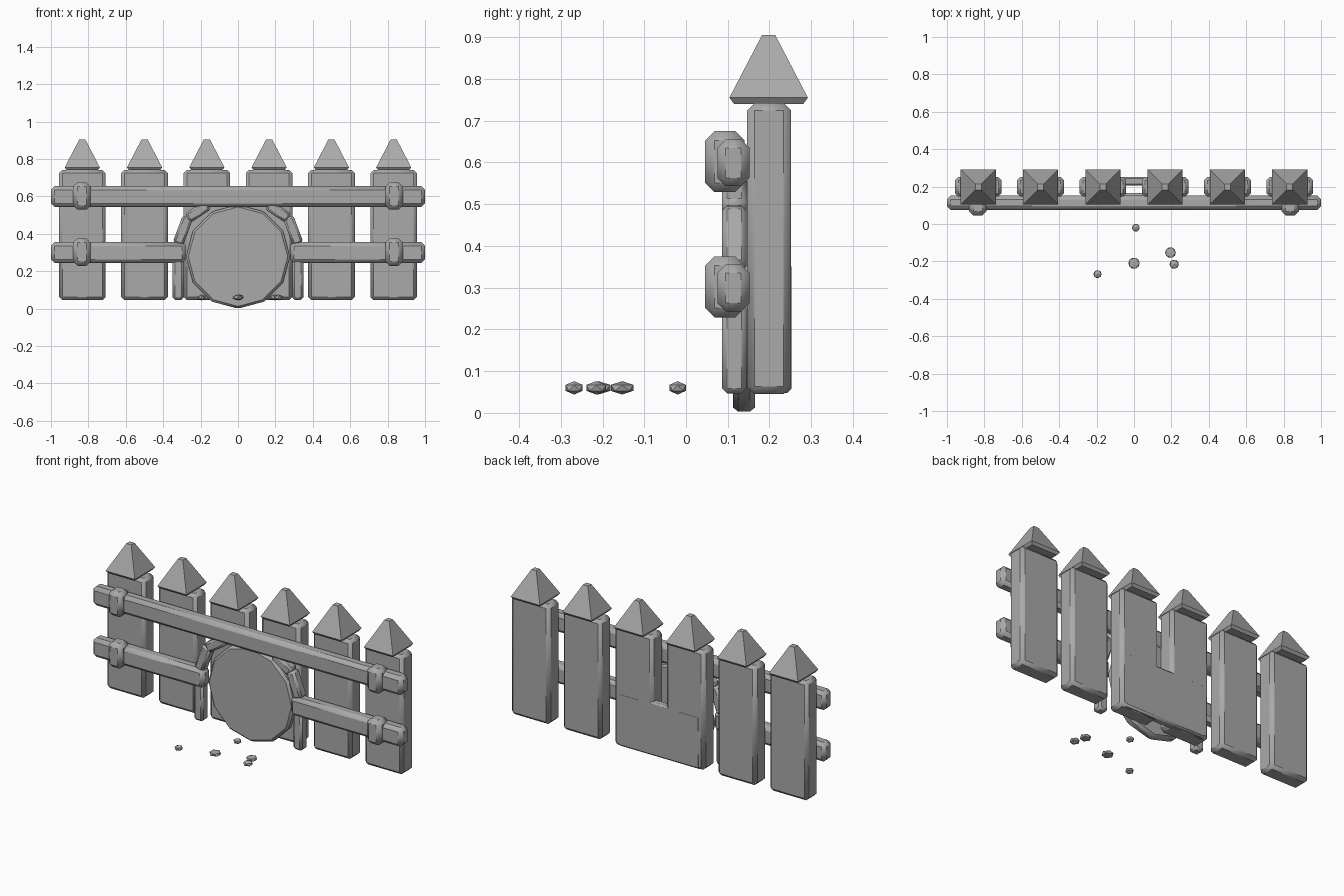
import bpy, bmesh, math
from mathutils import Matrix

cube = bpy.data.objects.get("Cube")
if cube:
    bpy.data.objects.remove(cube, do_unlink=True)

# Single grey material
grey = bpy.data.materials.new("plain_grey")
grey.use_nodes = True
colour = (0.4, 0.4, 0.4, 1)
grey.diffuse_color = colour
grey.node_tree.nodes["Principled BSDF"].inputs["Base Color"].default_value = colour


def finish(name, bm, bevel=0, segments=1, angle=25):
    bmesh.ops.recalc_face_normals(bm, faces=bm.faces)
    mesh = bpy.data.meshes.new(name)
    bm.to_mesh(mesh)
    bm.free()
    obj = bpy.data.objects.new(name, mesh)
    bpy.context.collection.objects.link(obj)
    mesh.materials.append(grey)
    if bevel:
        mod = obj.modifiers.new("Bevel", "BEVEL")
        mod.width = bevel
        mod.segments = segments
        mod.limit_method = "ANGLE"
    bpy.ops.object.select_all(action="DESELECT")
    obj.select_set(True)
    bpy.context.view_layer.objects.active = obj
    bpy.ops.object.shade_smooth_by_angle(angle=math.radians(angle))
    return obj


def box(name, xs, ys, zs, bevel, segments=1):
    bm = bmesh.new()
    bmesh.ops.create_cube(bm, size=1)
    for v in bm.verts:
        for i, (lo, hi) in enumerate((xs, ys, zs)):
            v.co[i] = lo if v.co[i] < 0 else hi
    return finish(name, bm, bevel, segments)


def beam(name, start, end, width, ys, bevel):
    """Bevelled bar between two (x, z) points."""
    dx, dz = end[0] - start[0], end[1] - start[1]
    half = math.hypot(dx, dz) / 2
    obj = box(name, (-half, half), ys, (-width / 2, width / 2), bevel)
    obj.location = ((start[0] + end[0]) / 2, 0, (start[1] + end[1]) / 2)
    obj.rotation_euler.y = -math.atan2(dz, dx)
    return obj


def cap(name, x, y):
    """Pointed picket top: a square profile lofted through three heights."""
    bm = bmesh.new()
    rings = []
    for half, z in ((0.083, 0.74), (0.094, 0.755), (0.016, 0.905)):
        rings.append([bm.verts.new((x + sx * half, y + sy * half, z))
                      for sx, sy in ((-1, -1), (1, -1), (1, 1), (-1, 1))])
    for low, high in zip(rings, rings[1:]):
        for i in range(4):
            j = (i + 1) % 4
            bm.faces.new((low[i], low[j], high[j], high[i]))
    bm.faces.new(rings[0][::-1])
    bm.faces.new(rings[-1])
    finish(name, bm)


# Pickets with pointed caps
for i in range(6):
    x = (i - 2.5) * 0.333
    box(f"picket_{i + 1}", (x - 0.125, x + 0.125), (0.146, 0.252), (0.045, 0.742), 0.018)
    cap(f"picket_cap_{i + 1}", x, 0.198)

# Rails
rail_y = (0.075, 0.152)
box("upper_rail", (-1, 1), rail_y, (0.543, 0.655), 0.02)

for side, s in (("left", 1), ("right", -1)):
    box(f"lower_rail_{side}", sorted((s * 0.28, s)), rail_y, (0.243, 0.355), 0.02)

    # Brackets around the rail ends
    for level, z in (("upper", 0.602), ("lower", 0.302)):
        x = s * 0.835
        box(f"{level}_bracket_{side}", (x - 0.046, x + 0.046), (0.046, 0.14),
            (z - 0.073, z + 0.073), 0.022)

    # Arched frame around the opening
    path = ((0.32, 0.047), (0.32, 0.262)), ((0.322, 0.345), (0.268, 0.49)), ((0.27, 0.483), (0.16, 0.555))
    for n, (a, b) in enumerate(path):
        beam(f"arch_{side}_{n + 1}", (s * a[0], a[1]), (s * b[0], b[1]),
             0.058, (0.086, 0.145), 0.012)

# Round hatch in front of the middle pickets
bm = bmesh.new()
bmesh.ops.create_cone(bm, cap_ends=True, segments=12, radius1=0.278, radius2=0.278, depth=0.052)
bmesh.ops.rotate(bm, verts=bm.verts, matrix=Matrix.Rotation(math.pi / 2, 3, "X"))
bmesh.ops.translate(bm, verts=bm.verts, vec=(0, 0.139, 0.278))
finish("round_hatch", bm, 0.012, angle=32)

# Panel closing the gap at the back
box("back_panel", (-0.265, 0.265), (0.205, 0.2525), (0.048, 0.36), 0.01)

# Scattered pebbles
pebbles = ((0.01, -0.02, 0.023), (0, -0.21, 0.034), (0.195, -0.153, 0.032),
           (0.215, -0.215, 0.028), (-0.195, -0.268, 0.024))
for n, (x, y, r) in enumerate(pebbles):
    bm = bmesh.new()
    bmesh.ops.create_icosphere(bm, subdivisions=1, radius=1)
    bmesh.ops.scale(bm, verts=bm.verts, vec=(r, r, 0.016))
    bmesh.ops.translate(bm, verts=bm.verts, vec=(x, y, 0.06))
    finish(f"pebble_{n + 1}", bm)
